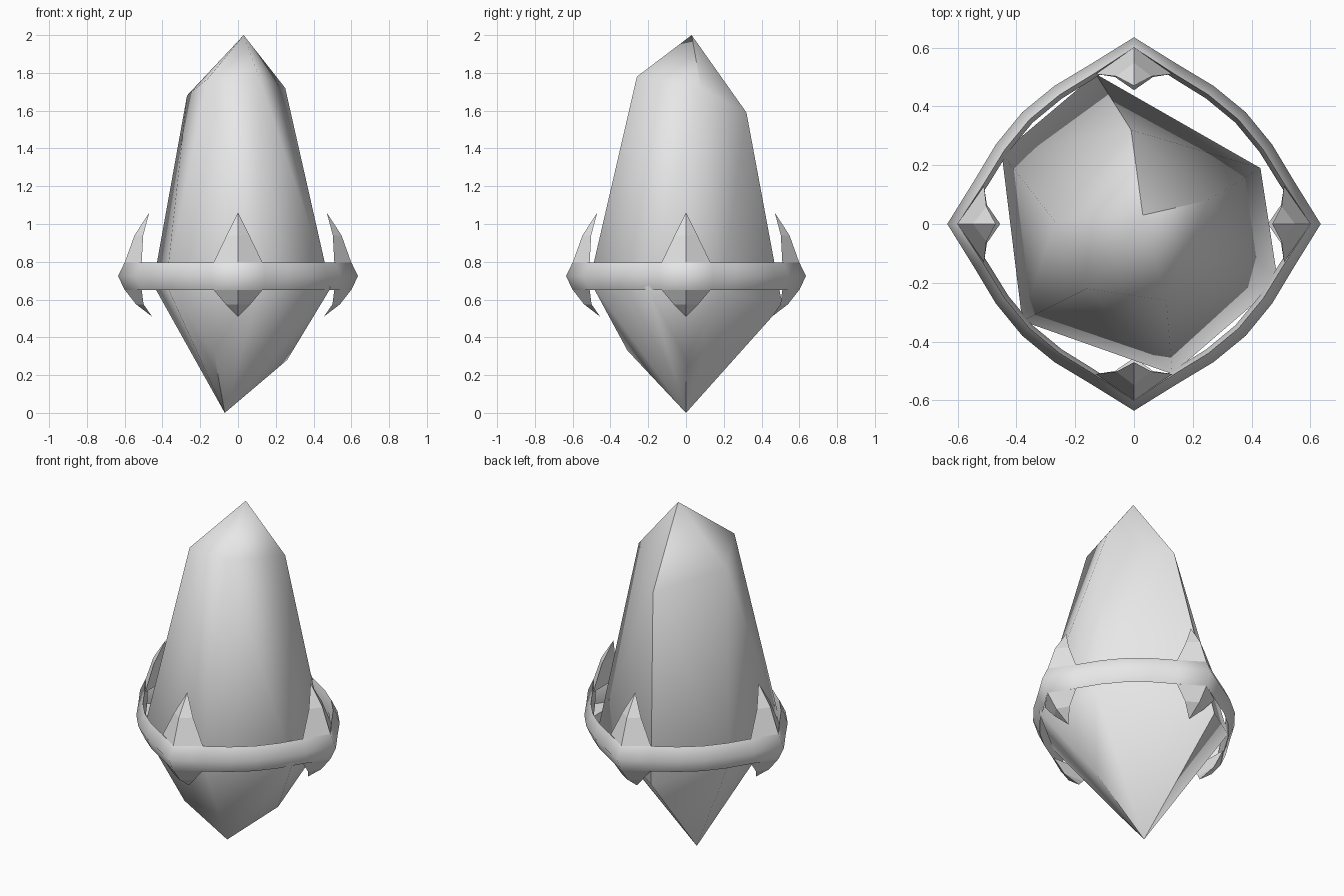
import bpy, bmesh, math
from mathutils import Matrix, Vector

cube = bpy.data.objects.get("Cube")
if cube:
    bpy.data.objects.remove(cube, do_unlink=True)

grey = bpy.data.materials.new("stone_grey")
grey.use_nodes = True
grey.diffuse_color = (0.8, 0.8, 0.8, 1)
grey.node_tree.nodes["Principled BSDF"].inputs["Base Color"].default_value = (0.8, 0.8, 0.8, 1)


def finish(name, bm, smooth=None):
    bmesh.ops.recalc_face_normals(bm, faces=bm.faces)
    mesh = bpy.data.meshes.new(name)
    bm.to_mesh(mesh)
    bm.free()
    mesh.materials.append(grey)
    obj = bpy.data.objects.new(name, mesh)
    bpy.context.collection.objects.link(obj)
    if smooth:
        bpy.ops.object.select_all(action='DESELECT')
        obj.select_set(True)
        bpy.context.view_layer.objects.active = obj
        bpy.ops.object.shade_smooth_by_angle(angle=math.radians(smooth))
    return obj


def skin(bm, sections, closed):
    """Bridge equal-length loops of vertices."""
    n = len(sections[0])
    pairs = list(zip(sections, sections[1:]))
    if closed:
        pairs.append((sections[-1], sections[0]))
    for a, b in pairs:
        for i in range(n):
            j = (i + 1) % n
            bm.faces.new((a[i], a[j], b[j], b[i]))


# Crystal: irregular faceted gem wrapped around its corner points
tip = [(0.03, 0.03, 2.0)]
shoulder = [(-0.16, -0.22, 1.77), (0.11, -0.26, 1.78), (0.25, 0.08, 1.72),
            (-0.01, 0.32, 1.59), (-0.27, 0.01, 1.68)]
girdle = [(-0.45, 0.24, 0.68), (-0.13, 0.51, 0.57), (0.43, 0.19, 0.65),
          (0.49, -0.2, 0.66), (0.13, -0.51, 0.7), (-0.38, -0.33, 0.68)]
base = [(-0.13, -0.31, 0.33), (0.26, 0, 0.28), (-0.07, 0, 0)]
bm = bmesh.new()
for p in tip + shoulder + girdle + base:
    bm.verts.new(p)
hull = bmesh.ops.convex_hull(bm, input=bm.verts)
loose = [v for v in bm.verts if not v.link_faces]
bmesh.ops.delete(bm, geom=loose, context='VERTS')
finish("crystal", bm, 62)

# Band: four-cornered hoop with a ridged outer wall
quarter = [(0.635, 0), (0.545, 0.145), (0.47, 0.27), (0.38, 0.38), (0.27, 0.47), (0.145, 0.545)]
profile = [(0, 0.725), (-0.035, 0.797), (-0.05, 0.725), (-0.035, 0.65)]
bm = bmesh.new()
loops = []
for k in range(4):
    turn = Matrix.Rotation(k * math.pi / 2, 3, 'Z')
    for x, y in quarter:
        p = turn @ Vector((x, y, 0))
        loops.append([bm.verts.new(p + p.normalized() * dr + Vector((0, 0, z)))
                      for dr, z in profile])
skin(bm, loops, True)
finish("band", bm, 60)


def claw(bm, turn, stations, tip):
    """Ridged prong: triangular sections narrowing to a tip."""
    rings = []
    for ridge, side, half, z in stations:
        rings.append([bm.verts.new(turn @ Vector(p)) for p in
                      ((ridge, 0, z), (side, half, z), (side, -half, z))])
    skin(bm, rings, False)
    bm.faces.new(rings[0])
    end = bm.verts.new(turn @ Vector(tip))
    for i in range(3):
        bm.faces.new((rings[-1][i], rings[-1][(i + 1) % 3], end))


# Claws: one pair, upper and lower, at each corner of the band
upper = [(0.6, 0.51, 0.13, 0.795), (0.548, 0.502, 0.06, 0.94)]
lower = [(0.6, 0.51, 0.13, 0.652), (0.54, 0.5, 0.065, 0.575)]
for name, stations, end in (("upper_claws", upper, (0.47, 0, 1.06)),
                            ("lower_claws", lower, (0.455, 0, 0.51))):
    bm = bmesh.new()
    for k in range(4):
        claw(bm, Matrix.Rotation(k * math.pi / 2, 3, 'Z'), stations, end)
    finish(name, bm)
